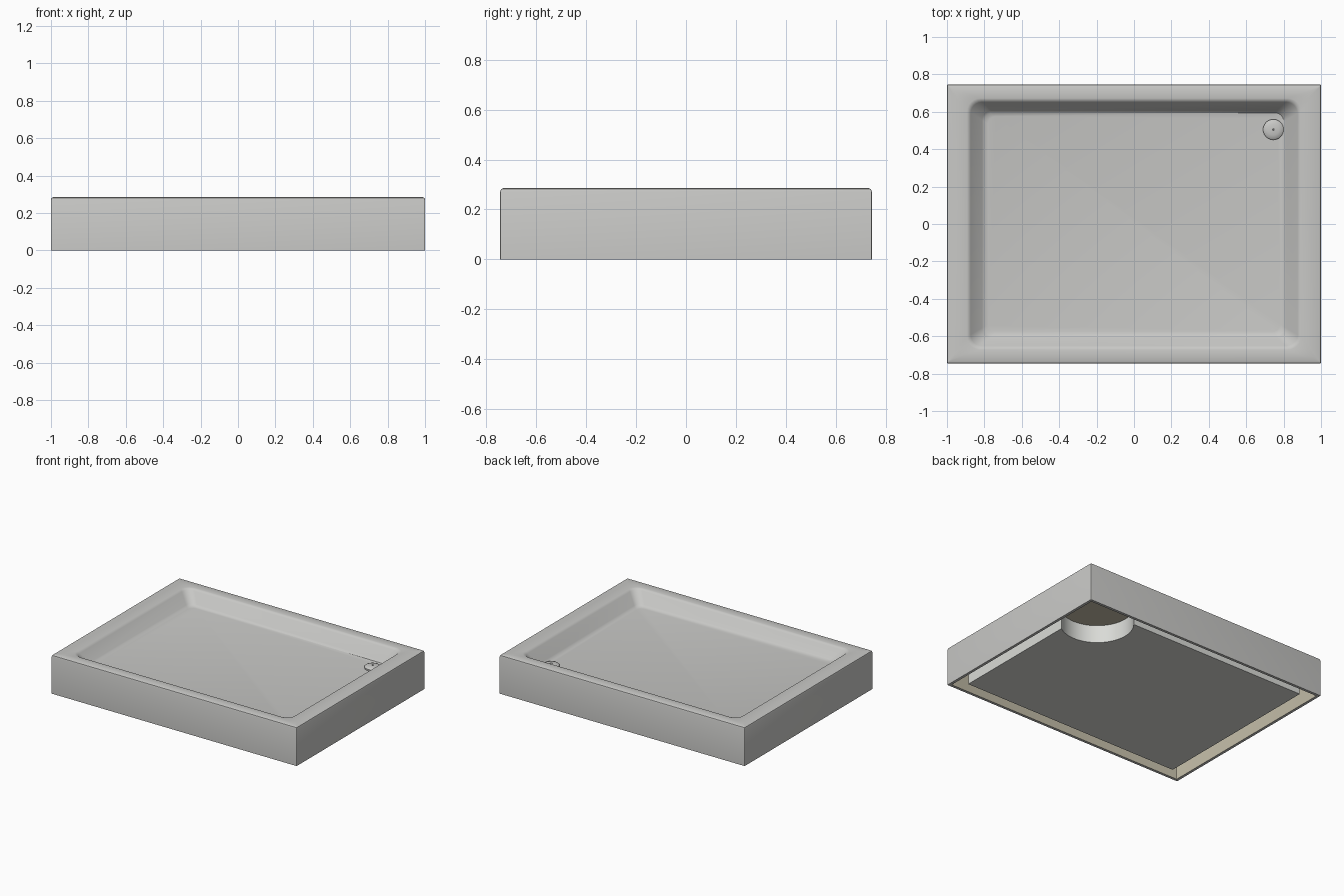
import bpy, bmesh, math
from mathutils import Vector

cube = bpy.data.objects.get("Cube")
if cube:
    bpy.data.objects.remove(cube)


def material(name, rgb):
    m = bpy.data.materials.new(name)
    m.use_nodes = True
    m.diffuse_color = (*rgb, 1)
    m.node_tree.nodes["Principled BSDF"].inputs["Base Color"].default_value = (*rgb, 1)
    return m


grey = material("acrylic grey", (0.58, 0.58, 0.565))
beige = material("resin beige", (0.56, 0.52, 0.40))
white = material("foam white", (0.70, 0.71, 0.68))
dark = material("dark grey", (0.12, 0.12, 0.12))


def finish(name, bm, mats, smooth=True):
    bmesh.ops.recalc_face_normals(bm, faces=bm.faces)
    mesh = bpy.data.meshes.new(name)
    bm.to_mesh(mesh)
    bm.free()
    ob = bpy.data.objects.new(name, mesh)
    bpy.context.collection.objects.link(ob)
    for m in mats:
        mesh.materials.append(m)
    if smooth:
        bpy.ops.object.select_all(action="DESELECT")
        ob.select_set(True)
        bpy.context.view_layer.objects.active = ob
        bpy.ops.object.shade_smooth_by_angle(angle=math.radians(35))
    return ob


def rounded_ring(bm, hx, hy, z, r, tilt=0, steps=6):
    """Rounded rectangle loop; tilt lowers it towards the drain corner."""
    ring = []
    for k, (sx, sy) in enumerate([(1, 1), (-1, 1), (-1, -1), (1, -1)]):
        for i in range(steps + 1):
            a = math.pi / 2 * (k + i / steps)
            x = sx * (hx - r) + r * math.cos(a)
            y = sy * (hy - r) + r * math.sin(a)
            ring.append(bm.verts.new((x, y, z - tilt * (x + y))))
    return ring


def bridge(bm, a, b, mat):
    n = len(a)
    for i in range(n):
        j = (i + 1) % n
        bm.faces.new((a[i], a[j], b[j], b[i])).material_index = mat


# Tray shell: half width, half depth, height, corner radius, floor tilt
top_side = [
    (1, .745, 0, .004, 0), (1, .745, .272, .004, 0),
    (.997, .742, .281, .004, 0), (.988, .733, .285, .004, 0),
    (.893, .672, .285, .07, 0), (.882, .661, .282, .065, 0),
    (.873, .652, .273, .06, 0), (.812, .605, .203, .05, .006),
    (.80, .594, .193, .045, .009), (.78, .575, .189, .04, .009),
]
under_side = [
    (.98, .725, 0, .004, 0), (.98, .725, .262, .004, 0),
    (.915, .69, .262, .07, 0), (.84, .63, .14, .05, 0),
]
bm = bmesh.new()
upper = [rounded_ring(bm, *p) for p in top_side]
lower = [rounded_ring(bm, *p) for p in under_side]
for a, b in zip(upper, upper[1:]):
    bridge(bm, a, b, 0)
for a, b in zip(lower, lower[1:]):
    bridge(bm, a, b, 1)
bridge(bm, upper[0], lower[0], 0)
bm.faces.new(upper[-1])
bm.faces.new(lower[-1]).material_index = 1
finish("tray_shell", bm, [grey, beige])

# Foam support block with a round clearance around the drain
DRAIN = Vector((.745, .505, 0))
bm = bmesh.new()
bmesh.ops.create_cube(bm, size=1)
bmesh.ops.scale(bm, vec=(1.78, 1.32, .145), verts=bm.verts)
bmesh.ops.translate(bm, vec=(0, 0, .0825), verts=bm.verts)
block = finish("support_block", bm, [white], False)

bm = bmesh.new()
bmesh.ops.create_cone(bm, cap_ends=True, segments=64, radius1=.245, radius2=.245, depth=1)
bmesh.ops.translate(bm, vec=DRAIN, verts=bm.verts)
cutter = finish("drain_cutter", bm, [white], False)
cutter.hide_render = True
cutter.hide_set(True)
cutter.display_type = "WIRE"
mod = block.modifiers.new("drain clearance", "BOOLEAN")
mod.operation = "DIFFERENCE"
mod.solver = "EXACT"
mod.object = cutter
bpy.ops.object.select_all(action="DESELECT")
block.select_set(True)
bpy.context.view_layer.objects.active = block
bpy.ops.object.modifier_apply(modifier=mod.name)
bpy.data.objects.remove(cutter)
bpy.ops.object.shade_smooth_by_angle(angle=math.radians(35))


# Drain cover: a low domed disc with a small central screw
def disc(name, profile, mat):
    bm = bmesh.new()
    rings = []
    for r, z in profile:
        angles = [math.tau * i / 32 for i in range(32)]
        rings.append([bm.verts.new(DRAIN + Vector((r * math.cos(a), r * math.sin(a), z)))
                      for a in angles])
    for a, b in zip(rings, rings[1:]):
        bridge(bm, a, b, 0)
    bm.faces.new(rings[0])
    bm.faces.new(rings[-1])
    finish(name, bm, [mat])


disc("drain_cover", [(.055, .165), (.055, .188), (.05, .193), (.03, .198), (.01, .2)], grey)
disc("drain_screw", [(.007, .195), (.007, .202)], dark)
